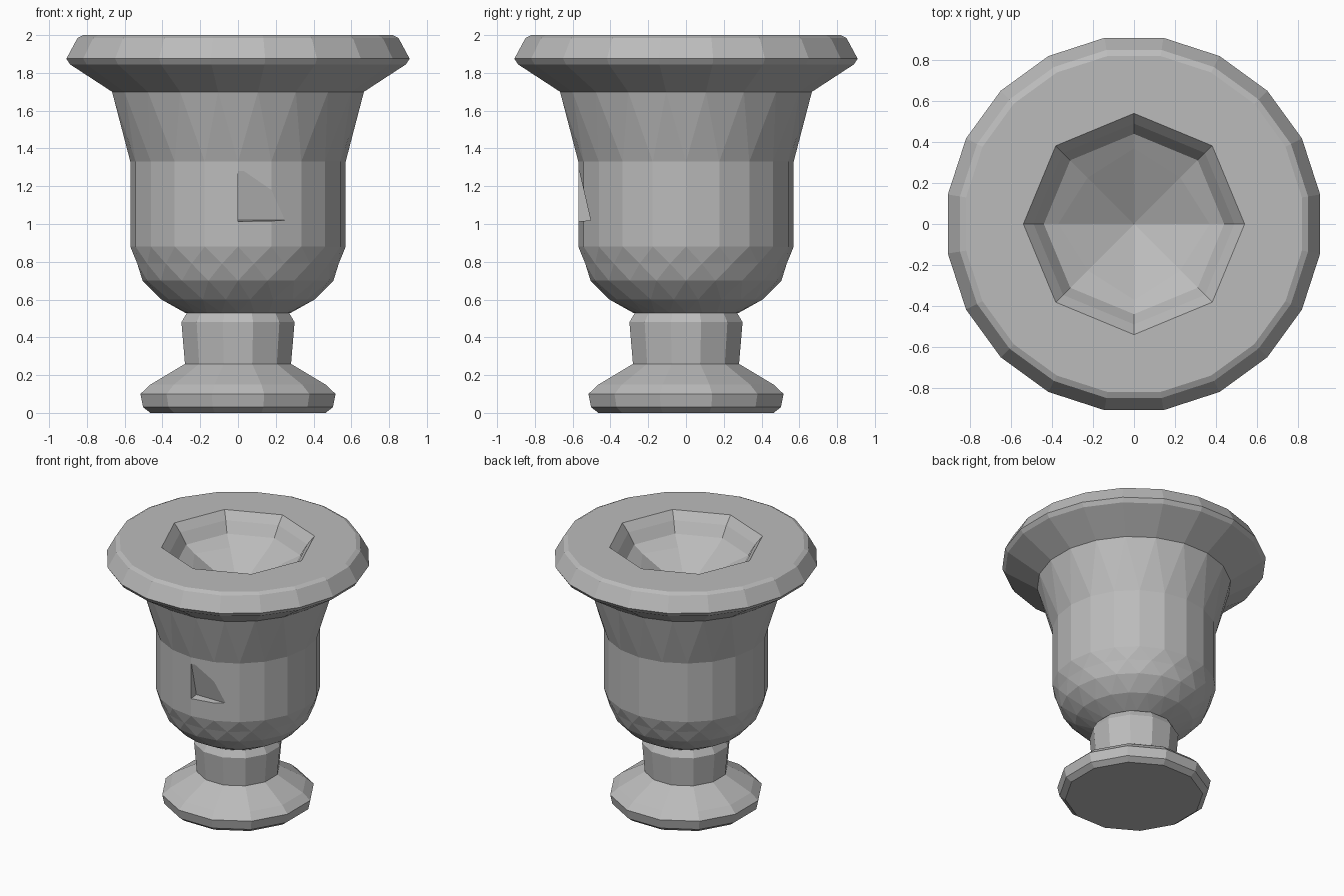
import bpy, bmesh
from math import sin, cos, pi

cube = bpy.data.objects.get("Cube")
if cube:
    bpy.data.objects.remove(cube)

stone = bpy.data.materials.new("grey_stone")
stone.use_nodes = True
colour = (0.5, 0.5, 0.5, 1)
stone.diffuse_color = colour
stone.node_tree.nodes["Principled BSDF"].inputs["Base Color"].default_value = colour


def ring(bm, sides, radius, z, turn=0.0):
    """Closed polygon of edges; turn is a fraction of one side."""
    vs = []
    for i in range(sides):
        a = 2 * pi * (i + turn) / sides
        r = radius(i) if callable(radius) else radius
        vs.append(bm.verts.new((r * cos(a), r * sin(a), z)))
    return vs


def strip(bm, lower, upper, staggered=False):
    n = len(lower)
    for i in range(n):
        j = (i + 1) % n
        if staggered:  # upper ring is turned half a side ahead
            bm.faces.new((lower[i], lower[j], upper[i]))
            bm.faces.new((lower[j], upper[j], upper[i]))
        else:
            bm.faces.new((lower[i], lower[j], upper[j], upper[i]))


def loop_edges(bm, vs):
    out = []
    for i, v in enumerate(vs):
        w = vs[(i + 1) % len(vs)]
        out.append(bm.edges.get((v, w)) or bm.edges.new((v, w)))
    return out


def finish(bm, name):
    bmesh.ops.recalc_face_normals(bm, faces=bm.faces)
    mesh = bpy.data.meshes.new(name)
    bm.to_mesh(mesh)
    bm.free()
    mesh.materials.append(stone)
    ob = bpy.data.objects.new(name, mesh)
    bpy.context.collection.objects.link(ob)
    return ob


def turned(name, sides, profile, turn=0.5):
    bm = bmesh.new()
    rings = [ring(bm, sides, r, z, turn) for r, z in profile]
    for a, b in zip(rings, rings[1:]):
        strip(bm, a, b)
    bm.faces.new(rings[0])
    bm.faces.new(rings[-1])
    return finish(bm, name)


# Foot and neck
turned("foot", 12, [(0.48, 0), (0.52, 0.03), (0.535, 0.1), (0.48, 0.15), (0.29, 0.26)])
turned("neck", 12, [(0.29, 0.25), (0.31, 0.48), (0.28, 0.53)])

# Bowl with rounded, chiselled underside, flared throat and heavy rim
bm = bmesh.new()
SIDES = 20
profile = [(0.28, 0.53, 0), (0.41, 0.6, 0.5), (0.505, 0.7, 1), (0.54, 0.79, 1.5),
           (0.57, 0.88, 2), (0.57, 1.33, 2), (0.675, 1.7, 2.5), (0.90, 1.845, 2.5),
           (0.92, 1.875, 2.5), (0.86, 1.985, 2.5), (0.83, 2.0, 2.5)]
rings, turns = [], []
for r, z, t in profile:
    rings.append(ring(bm, SIDES, r, z, t))
    turns.append(t)
for k in range(len(rings) - 1):
    strip(bm, rings[k], rings[k + 1], turns[k] != turns[k + 1])
bm.faces.new(rings[0])

# Octagonal mouth sinking to a four-sided pit
mouth = [ring(bm, 8, r, z) for r, z in ((0.54, 2.0), (0.49, 1.94), (0.44, 1.86))]
mouth.append(ring(bm, 8, lambda i: 0.32 if i % 2 else 0.37, 1.81))
for a, b in zip(mouth, mouth[1:]):
    strip(bm, a, b)
centre = bm.verts.new((0, 0, 1.62))
for i in range(8):
    bm.faces.new((mouth[-1][i], mouth[-1][(i + 1) % 8], centre))
bmesh.ops.bridge_loops(bm, edges=loop_edges(bm, rings[-1]) + loop_edges(bm, mouth[0]))
bowl = finish(bm, "bowl")

# Wedge-shaped chip cut in the front of the bowl
bm = bmesh.new()
section = [(-0.7, 1.0), (-0.505, 1.02), (-0.565, 1.28), (-0.7, 1.28)]
ends = [[bm.verts.new((x, y, z)) for y, z in section] for x in (0.0, 0.28)]
strip(bm, *ends)
for end in ends:
    bm.faces.new(end)
cutter = finish(bm, "chip_cutter")
cutter.hide_render = True
cut = bowl.modifiers.new("chip", 'BOOLEAN')
cut.operation = 'DIFFERENCE'
cut.solver = 'EXACT'
cut.object = cutter
bpy.context.view_layer.objects.active = bowl
bpy.ops.object.modifier_apply(modifier=cut.name)
bpy.data.objects.remove(cutter)
